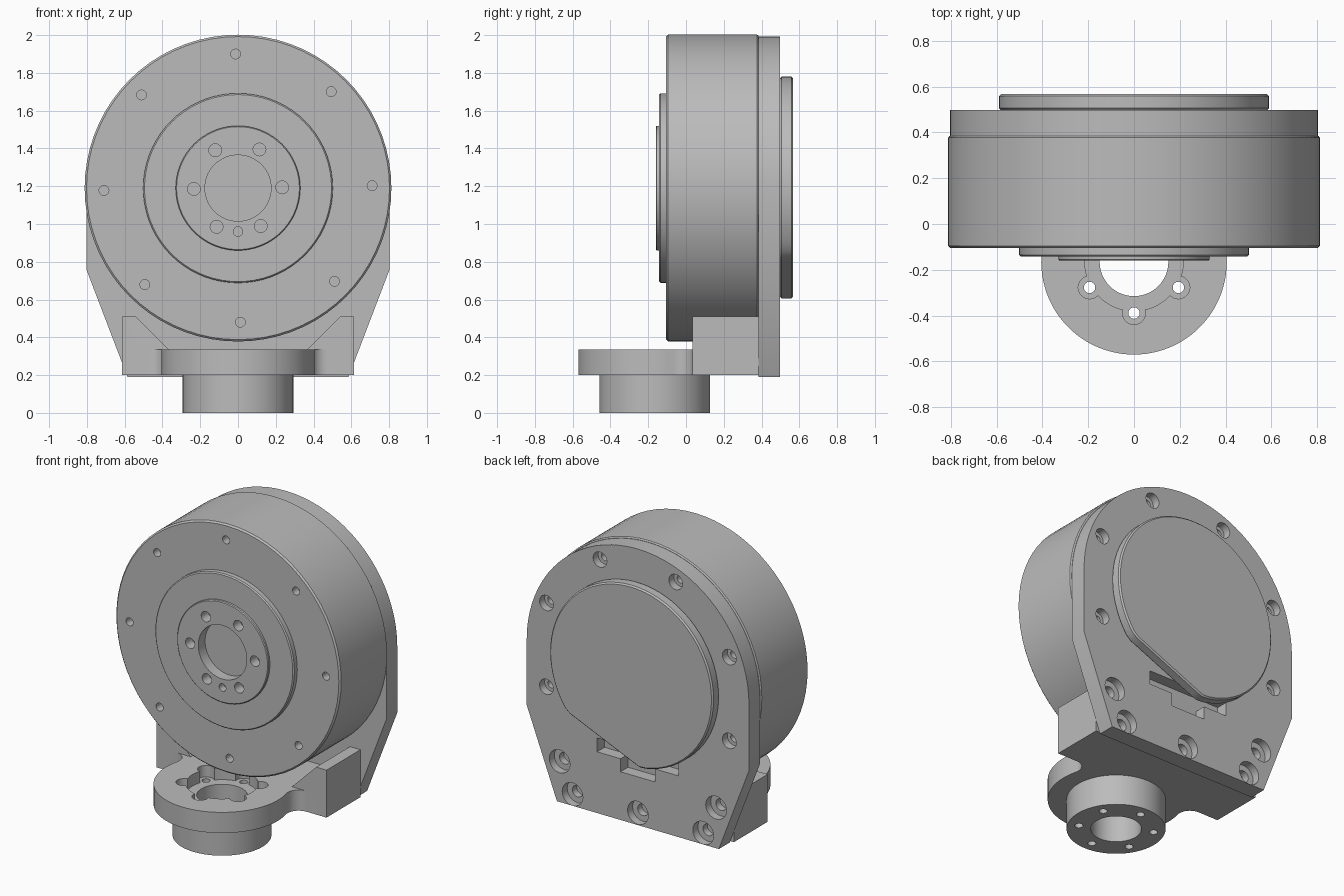
import bpy, bmesh
from math import sin, cos, pi, radians, hypot, atan2

if "Cube" in bpy.data.objects:
    bpy.data.objects.remove(bpy.data.objects["Cube"])

grey = bpy.data.materials.new("plain grey")
grey.use_nodes = True
COLOUR = (0.5, 0.5, 0.5, 1)
grey.diffuse_color = COLOUR
grey.node_tree.nodes["Principled BSDF"].inputs["Base Color"].default_value = COLOUR

AXIS_Z = 1.19      # height of the drum axis
BOSS_Y = -0.165    # position of the vertical bore


def finish(name, bm):
    bmesh.ops.recalc_face_normals(bm, faces=bm.faces)
    mesh = bpy.data.meshes.new(name)
    bm.to_mesh(mesh)
    bm.free()
    mesh.materials.append(grey)
    obj = bpy.data.objects.new(name, mesh)
    bpy.context.collection.objects.link(obj)
    return obj


def prism(name, outline, axis, lo, hi):
    """Extrude an outline along y (points are x, z) or along z (points are x, y)."""
    bm = bmesh.new()
    place = lambda a, b, h: (a, h, b) if axis == "y" else (a, b, h)
    face = bm.faces.new([bm.verts.new(place(a, b, lo)) for a, b in outline])
    top = bmesh.ops.extrude_face_region(bm, geom=[face])["geom"]
    shift = place(0, 0, hi - lo)
    bmesh.ops.translate(bm, vec=shift, verts=[v for v in top if isinstance(v, bmesh.types.BMVert)])
    return finish(name, bm)


def arc(cx, cy, r, start, end, steps):
    return [(cx + r * cos(start + (end - start) * i / steps),
             cy + r * sin(start + (end - start) * i / steps)) for i in range(steps + 1)]


def circle(cx, cy, r, n=20):
    return arc(cx, cy, r, 0, 2 * pi, n)[:-1]


def ring(cx, cy, r, count, turn=0.0):
    return circle_points(cx, cy, r, count, radians(turn))


def circle_points(cx, cy, r, count, turn):
    return arc(cx, cy, r, turn, turn + 2 * pi, count)[:-1]


def select_only(obj):
    bpy.ops.object.select_all(action="DESELECT")
    obj.select_set(True)
    bpy.context.view_layer.objects.active = obj


def combine(obj, other, operation):
    select_only(obj)
    mod = obj.modifiers.new("combine", "BOOLEAN")
    mod.operation, mod.object, mod.solver = operation, other, "EXACT"
    bpy.ops.object.modifier_apply(modifier=mod.name)
    bpy.data.objects.remove(other)


def cut(obj, outline, axis, lo, hi):
    combine(obj, prism("cutter", outline, axis, lo, hi), "DIFFERENCE")


def bevel(obj, width):
    select_only(obj)
    mod = obj.modifiers.new("bevel", "BEVEL")
    mod.width, mod.segments, mod.angle_limit = width, 1, radians(50)
    bpy.ops.object.modifier_apply(modifier=mod.name)


def smooth(obj):
    select_only(obj)
    bpy.ops.object.shade_smooth_by_angle(angle=radians(30))


# Drum with stepped front discs and a blind centre bore, turned about y
profile = [(0, -0.09), (0.175, -0.09), (0.175, -0.16), (0.325, -0.16), (0.33, -0.155),
           (0.33, -0.142), (0.495, -0.142), (0.502, -0.135), (0.502, -0.105), (0.802, -0.105),
           (0.812, -0.095), (0.812, 0.377), (0.805, 0.385), (0, 0.385)]
bm = bmesh.new()
verts = [bm.verts.new((r, y, AXIS_Z)) for r, y in profile]
edges = [bm.edges.new(pair) for pair in zip(verts, verts[1:])]
bmesh.ops.spin(bm, geom=verts + edges, cent=(0, 0, AXIS_Z), axis=(0, 1, 0),
               angle=2 * pi, steps=72, use_merge=True)
bmesh.ops.remove_doubles(bm, verts=bm.verts, dist=0.0001)
drum = finish("drum", bm)
for x, z in ring(0, AXIS_Z, 0.71, 8, 1):
    cut(drum, circle(x, z, 0.026, 16), "y", -0.2, -0.05)
for x, z in ring(0, AXIS_Z, 0.234, 6, 1):
    cut(drum, circle(x, z, 0.034, 16), "y", -0.2, -0.09)
cut(drum, circle(0, 0.96, 0.025, 16), "y", -0.2, -0.11)
smooth(drum)

# Rear mounting plate: round top, straight sides, tapered foot
outline = arc(0, AXIS_Z, 0.803, 0, pi, 40) + [(-0.803, 0.76), (-0.585, 0.19),
                                             (0.585, 0.19), (0.803, 0.76)]
plate = prism("rear_plate", outline, "y", 0.385, 0.497)
upper = [p for p in ring(0, AXIS_Z, 0.715, 8, 22.5) if p[1] > 0.8]
lower = [(0.565, 0.455), (0.472, 0.265), (0, 0.27), (-0.472, 0.265), (-0.565, 0.455)]
for points, wide, narrow in ((upper, 0.05, 0.027), (lower, 0.075, 0.038)):
    for x, z in points:
        cut(plate, circle(x, z, wide), "y", 0.445, 0.6)
        cut(plate, circle(x, z, narrow, 16), "y", 0.4, 0.6)
# Stepped cable slot below the cover
slot = [(-0.294, 0.68), (-0.294, 0.59), (-0.125, 0.59), (-0.125, 0.505),
        (0.125, 0.505), (0.125, 0.59), (0.294, 0.59), (0.294, 0.68)]
cut(plate, slot, "y", 0.42, 0.6)
smooth(plate)

# Rear cover: disc with a flat across its lower left
nx, nz, reach = 0.394, -0.919, 0.515
outline = []
for x, z in circle(0, 0, 0.59, 72):
    over = max(0, x * nx + z * nz - reach)
    outline.append((x - over * nx, z - over * nz + AXIS_Z))
cover = prism("rear_cover", outline, "y", 0.497, 0.567)
bevel(cover, 0.009)
smooth(cover)

# Foot bracket: round flange blending into a wide block
R, F, FRONT, BACK, HALF = 0.405, 0.08, 0.035, 0.385, 0.615
dy = FRONT - F - BOSS_Y
fx = ((R + F) ** 2 - dy ** 2) ** 0.5
tangent = atan2(dy, fx)
fillet = arc(fx, FRONT - F, F, pi + tangent, pi / 2, 10)
outline = arc(0, BOSS_Y, R, -pi - tangent, tangent, 56) + fillet[1:]
outline += [(HALF, FRONT), (HALF, BACK), (-HALF, BACK), (-HALF, FRONT)]
outline += [(-x, y) for x, y in reversed(fillet[1:])]
bracket = prism("foot_bracket", outline, "z", 0.2, 0.335)

# Sloped ears either side of the drum
for side in (1, -1):
    ear = [(side * x, z) for x, z in ((0.365, 0.335), (HALF, 0.335), (HALF, 0.51), (0.54, 0.51))]
    combine(bracket, prism("ear", ear, "y", FRONT, BACK), "UNION")

# Round boss underneath, with lobed recess, bore and bolt holes
combine(bracket, prism("boss", circle(0, BOSS_Y, 0.293, 64), "z", 0, 0.23), "UNION")
cut(bracket, circle(0, BOSS_Y, 0.215, 48), "z", 0.26, 0.6)
for x, y in ring(0, BOSS_Y, 0.224, 6, 30):
    cut(bracket, circle(x, y, 0.05), "z", 0.26, 0.6)
    cut(bracket, circle(x, y, 0.025, 16), "z", -0.1, 0.6)
cut(bracket, circle(0, BOSS_Y, 0.15, 48), "z", -0.1, 0.6)
smooth(bracket)
